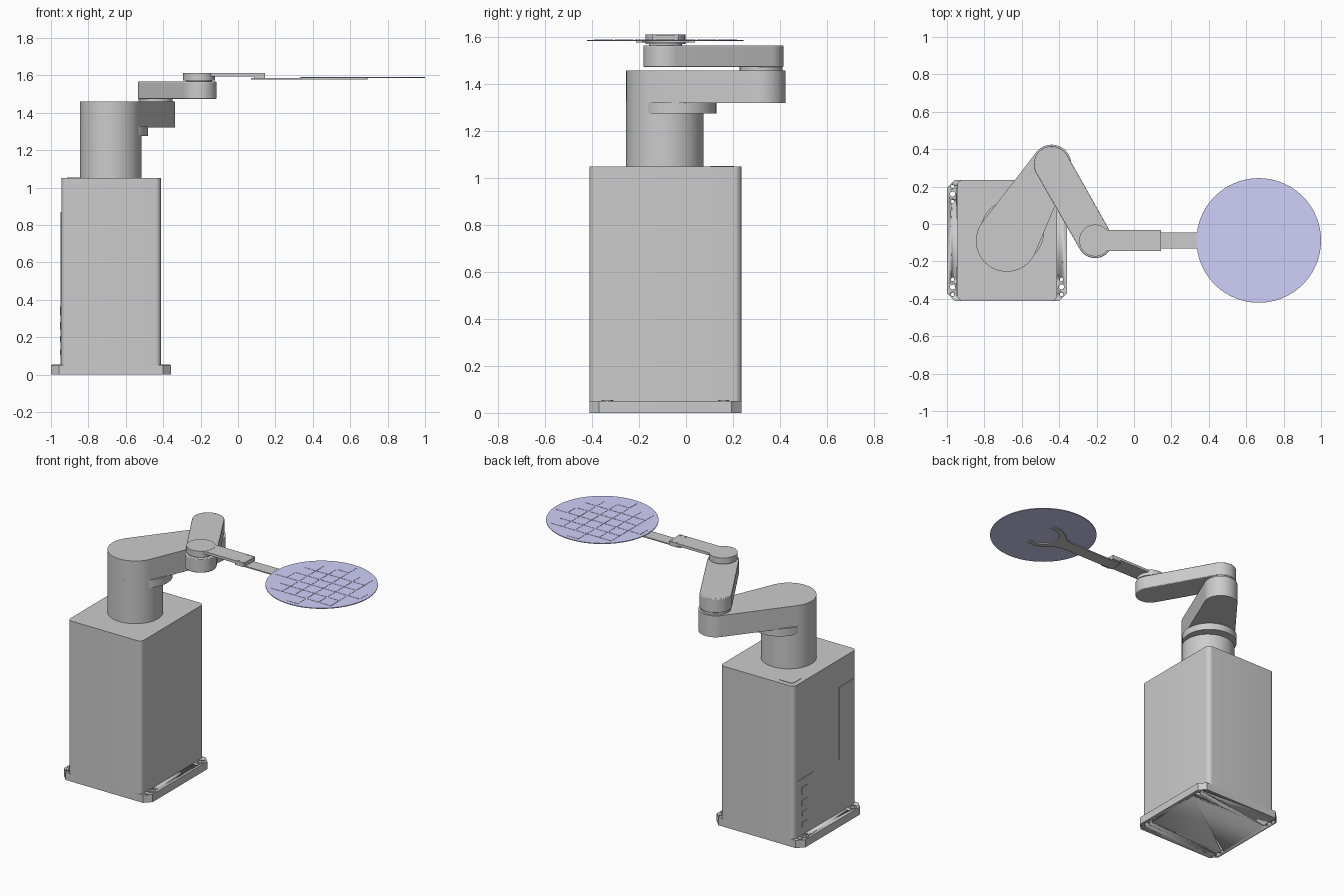
import bpy, bmesh, math
from math import sin, cos, pi, radians

if "Cube" in bpy.data.objects:
    bpy.data.objects.remove(bpy.data.objects["Cube"])


def finish(name, bm, bevel=0.0, material=None):
    bmesh.ops.recalc_face_normals(bm, faces=bm.faces[:])
    mesh = bpy.data.meshes.new(name)
    bm.to_mesh(mesh)
    bm.free()
    ob = bpy.data.objects.new(name, mesh)
    bpy.context.collection.objects.link(ob)
    if material:
        mesh.materials.append(material)
    if bevel:
        mod = ob.modifiers.new("edge", 'BEVEL')
        mod.width, mod.segments, mod.limit_method = bevel, 2, 'ANGLE'
        mod.angle_limit = radians(40)
    bpy.ops.object.select_all(action='DESELECT')
    ob.select_set(True)
    bpy.context.view_layer.objects.active = ob
    bpy.ops.object.shade_smooth_by_angle(angle=radians(30))
    return ob


def add_prism(bm, pts, z0, z1):
    face = bm.faces.new([bm.verts.new((x, y, z0)) for x, y in pts])
    new = bmesh.ops.extrude_face_region(bm, geom=[face])["geom"]
    for v in new:
        if isinstance(v, bmesh.types.BMVert):
            v.co.z = z1


def prism(name, pts, z0, z1, **kw):
    bm = bmesh.new()
    add_prism(bm, pts, z0, z1)
    return finish(name, bm, **kw)


def arc(c, r, a0, a1, n=32):
    return [(c[0] + r * cos(a0 + (a1 - a0) * i / n),
             c[1] + r * sin(a0 + (a1 - a0) * i / n)) for i in range(n + 1)]


def circle(c, r, n=64):
    return arc(c, r, 0, 2 * pi, n)[:-1]


def link_outline(c1, r1, c2, r2):
    # two circles joined by their outer tangents
    dx, dy = c2[0] - c1[0], c2[1] - c1[1]
    a, t = math.atan2(dy, dx), math.acos((r1 - r2) / math.hypot(dx, dy))
    return arc(c1, r1, a + t, a + 2 * pi - t) + arc(c2, r2, a - t, a + t)


def rect(x0, x1, y0, y1):
    return [(x0, y0), (x1, y0), (x1, y1), (x0, y1)]


def round_rect(x0, x1, y0, y1, r, n=8):
    corners = [(x1 - r, y1 - r), (x0 + r, y1 - r), (x0 + r, y0 + r), (x1 - r, y0 + r)]
    return [p for i, c in enumerate(corners) for p in arc(c, r, i * pi / 2, (i + 1) * pi / 2, n)]


shoulder, elbow, wrist = (-0.68, -0.09), (-0.44, 0.32), (-0.208, -0.088)
wafer_c = (0.667, -0.088)

# base plate with chamfered corners and bolt holes
plate = prism("base_plate", round_rect(-1, -0.358, -0.412, 0.236, 0.042, 1), 0, 0.05)
holes = bmesh.new()
for x in (-0.97, -0.388):
    for y, s in ((0.16, 1), (-0.336, -1)):
        for off, r in ((0, 0.014), (0.04, 0.009), (-0.04, 0.009)):
            add_prism(holes, circle((x, y + off), r, 20), -0.05, 0.1)
cutter = finish("hole_cutter", holes)
cutter.hide_render = True
mod = plate.modifiers.new("holes", 'BOOLEAN')
mod.operation, mod.object, mod.solver = 'DIFFERENCE', cutter, 'EXACT'
bpy.context.view_layer.objects.active = plate
bpy.ops.object.modifier_apply(modifier=mod.name)
bpy.data.objects.remove(cutter)

# raised rings around the main bolt holes
for i, (x, y) in enumerate((x, y) for x in (-0.97, -0.388) for y in (0.16, -0.336)):
    bm = bmesh.new()
    inner, outer = circle((x, y), 0.015, 24), circle((x, y), 0.024, 24)
    loops = [[bm.verts.new((*p, z)) for p in ring]
             for ring, z in ((inner, 0.049), (inner, 0.054), (outer, 0.054), (outer, 0.049))]
    for a in range(4):
        for k in range(24):
            l, m, j = loops[a], loops[(a + 1) % 4], (k + 1) % 24
            bm.faces.new((l[k], l[j], m[j], m[k]))
    finish(f"bolt_ring_{i + 1}", bm)

# cabinet, side panels and top hatch
prism("cabinet", round_rect(-0.945, -0.412, -0.412, 0.236, 0.03), 0.01, 1.05)
prism("access_panel", rect(-0.949, -0.94, -0.385, -0.23), 0.4, 0.87)
prism("connector_panel", rect(-0.948, -0.94, 0.03, 0.2), 0.055, 0.42)
for i, (z, h, w) in enumerate(((0.12, 0.03, 0.05), (0.19, 0.03, 0.05),
                               (0.26, 0.04, 0.06), (0.34, 0.05, 0.06))):
    prism(f"connector_{i + 1}", rect(-0.952, -0.94, 0.13 - w / 2, 0.13 + w / 2), z - h / 2, z + h / 2)
prism("top_hatch", round_rect(-0.915, -0.81, 0.105, 0.205, 0.02), 1.045, 1.053)

# shoulder column, lower collar and first arm
prism("column", circle(shoulder, 0.165), 1.045, 1.33)
prism("collar", circle((-0.651, -0.041), 0.17), 1.275, 1.325)
prism("lower_arm", link_outline(shoulder, 0.165, elbow, 0.104), 1.32, 1.46)

# elbow joint and second arm
prism("elbow_joint", circle(elbow, 0.091), 1.455, 1.48)
prism("upper_arm", link_outline(elbow, 0.096, wrist, 0.094), 1.474, 1.566, bevel=0.005)

# wrist and hand
prism("wrist_joint", circle(wrist, 0.07), 1.56, 1.58)
prism("hand_hub", circle(wrist, 0.085), 1.572, 1.612)
prism("hand_bar", rect(wrist[0], 0.145, -0.145, -0.031), 1.594, 1.611)
prism("hand_clamp", rect(0.085, 0.145, -0.145, -0.031), 1.584, 1.6)
for i, (x, y) in enumerate((x, y) for x in (0.097, 0.136) for y in (-0.134, -0.041)):
    prism(f"clamp_screw_{i + 1}", circle((x, y), 0.007, 16), 1.605, 1.613)

# fork blade that carries the disc
cx, cy = wafer_c
side = [(0.07, 0.042), (0.47, 0.042), (0.52, 0.055), (0.57, 0.098), (0.63, 0.125), (0.69, 0.126)]
blade = [(x, cy + d) for x, d in side] + arc(wafer_c, 0.1, radians(75), radians(285)) \
    + [(x, cy - d) for x, d in reversed(side)]
prism("fork", blade, 1.578, 1.5855)

# thin disc with a grid of slightly raised tiles
blue = bpy.data.materials.new("disc_blue")
blue.diffuse_color = (0.63, 0.63, 0.95, 1)
blue.use_nodes = True
blue.node_tree.nodes["Principled BSDF"].inputs["Base Color"].default_value = blue.diffuse_color
prism("wafer", circle(wafer_c, 0.333, 96), 1.585, 1.590, material=blue)
tiles = bmesh.new()
pitch, half = 0.088, 0.041
for i in range(-3, 4):
    for j in range(-3, 4):
        x, y = i * pitch, j * pitch
        if math.hypot(abs(x) + half, abs(y) + half) < 0.33:
            add_prism(tiles, rect(cx + x - half, cx + x + half, cy + y - half, cy + y + half),
                      1.589, 1.5915)
finish("wafer_tiles", tiles, material=blue)
